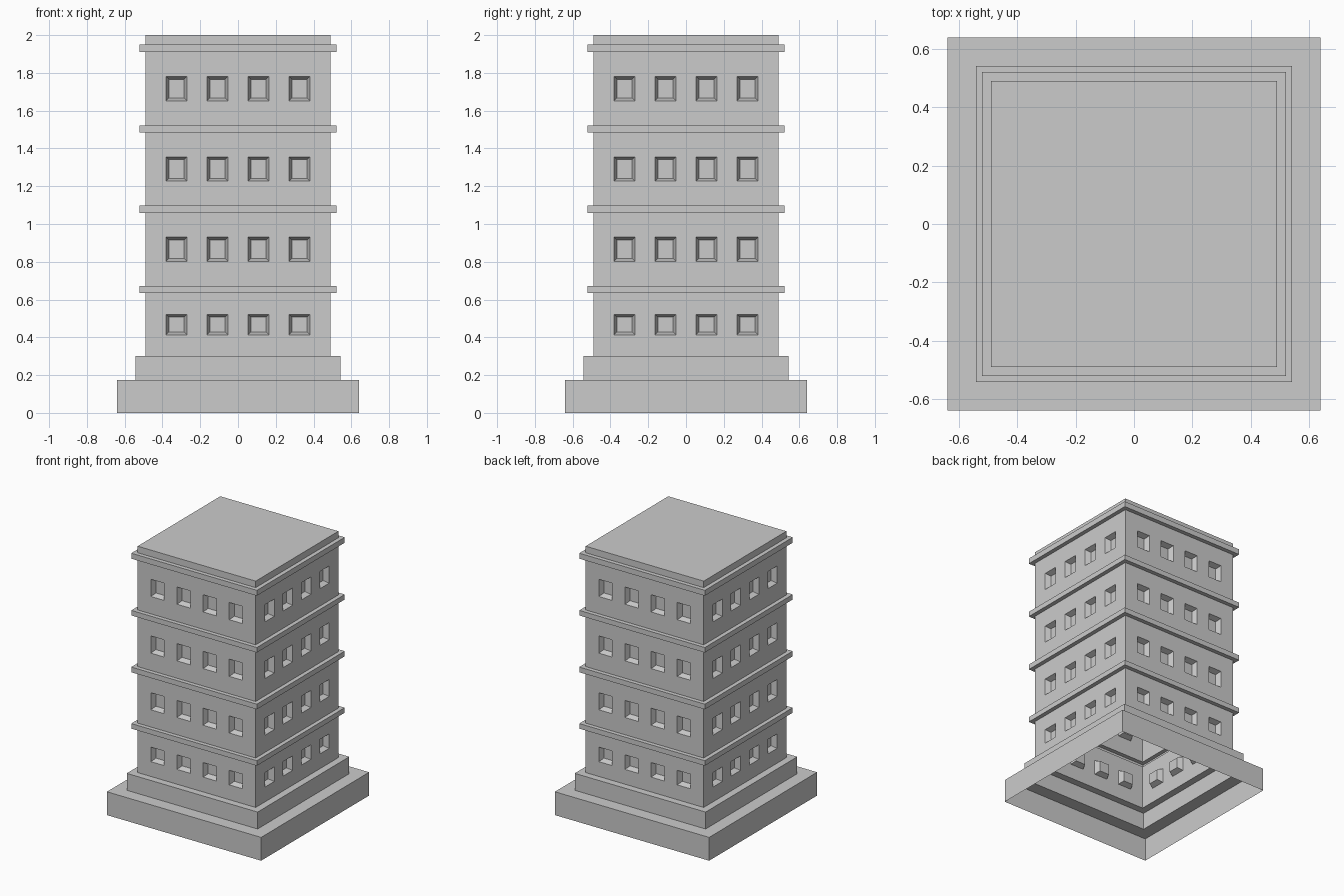
import bpy, bmesh
from mathutils import Matrix, Vector

if "Cube" in bpy.data.objects:
    bpy.data.objects.remove(bpy.data.objects["Cube"])

WALL, LEDGE = 0.49, 0.521
DEPTH, TAPER = 0.04, 0.015
ledges = [(0.635, 0.673), (1.058, 1.097), (1.484, 1.522), (1.91, 1.951)]
windows = [(0.413, 0.522), (0.802, 0.93), (1.227, 1.356), (1.652, 1.781)]
cuts = [-0.381, -0.27, -0.164, -0.053, 0.053, 0.164, 0.27, 0.381]

bm = bmesh.new()


def quad(pts, rot):
    bm.faces.new([bm.verts.new(rot @ Vector(p)) for p in pts])


def band(a, b, rot):
    """One side of the square shell between two (half width, z) levels."""
    (h0, z0), (h1, z1) = a, b
    quad([(-h0, -h0, z0), (h0, -h0, z0), (h1, -h1, z1), (-h1, -h1, z1)], rot)


def window_row(z0, z1, rot):
    """Wall strip with four tapered window recesses."""
    xs = [-WALL] + cuts + [WALL]
    for i, (x0, x1) in enumerate(zip(xs, xs[1:])):
        outer = [(x0, -WALL, z0), (x1, -WALL, z0), (x1, -WALL, z1), (x0, -WALL, z1)]
        if i % 2 == 0:
            quad(outer, rot)
            continue
        y, t = -WALL + DEPTH, TAPER
        inner = [(x0 + t, y, z0 + t), (x1 - t, y, z0 + t),
                 (x1 - t, y, z1 - t), (x0 + t, y, z1 - t)]
        for k in range(4):
            n = (k + 1) % 4
            quad([outer[k], outer[n], inner[n], inner[k]], rot)
        quad(inner, rot)


for side in range(4):
    rot = Matrix.Rotation(side * 1.5707963267948966, 3, 'Z')
    # Stepped plinth
    plinth = [(0.64, 0), (0.64, 0.175), (0.543, 0.175), (0.543, 0.302), (WALL, 0.302)]
    for a, b in zip(plinth, plinth[1:]):
        band(a, b, rot)
    # Storeys, each with windows and a ledge above
    z = 0.302
    for (w0, w1), (l0, l1) in zip(windows, ledges):
        band((WALL, z), (WALL, w0), rot)
        window_row(w0, w1, rot)
        trim = [(WALL, w1), (WALL, l0), (LEDGE, l0), (LEDGE, l1), (WALL, l1)]
        for a, b in zip(trim, trim[1:]):
            band(a, b, rot)
        z = l1
    # Parapet
    band((WALL, z), (WALL, 2.0), rot)

# Flat roof; the underside stays open
w = WALL
quad([(-w, -w, 2), (w, -w, 2), (w, w, 2), (-w, w, 2)], Matrix.Identity(3))

bmesh.ops.remove_doubles(bm, verts=bm.verts[:], dist=0.0005)
mesh = bpy.data.meshes.new("tower_block")
bm.to_mesh(mesh)
bm.free()
tower = bpy.data.objects.new("tower_block", mesh)
bpy.context.collection.objects.link(tower)
